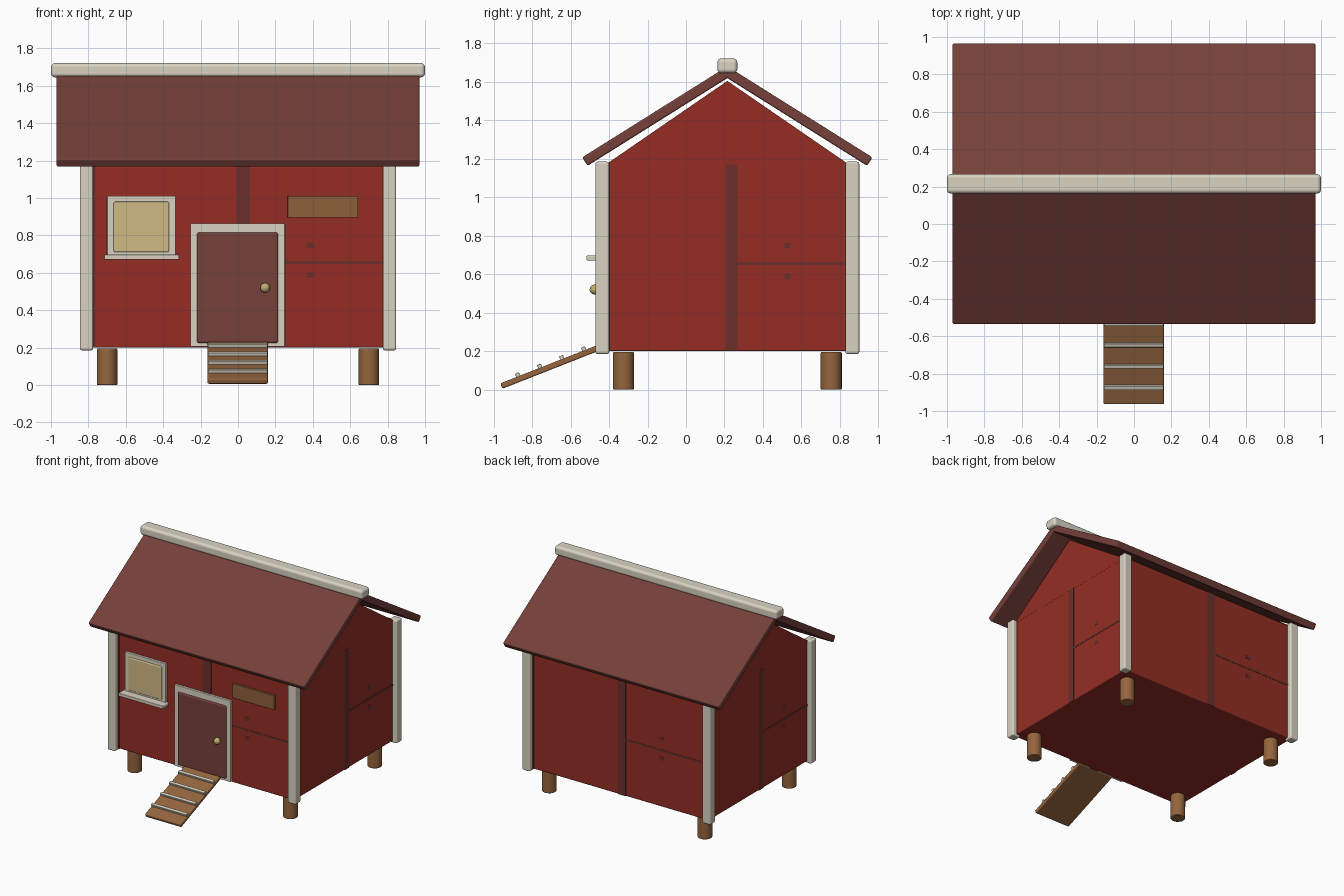
import bpy
import bmesh
import math
from mathutils import Matrix, Vector

cube = bpy.data.objects.get("Cube")
if cube:
    bpy.data.objects.remove(cube, do_unlink=True)


def material(name, r, g, b):
    m = bpy.data.materials.new(name)
    m.use_nodes = True
    m.diffuse_color = (r, g, b, 1)
    m.node_tree.nodes["Principled BSDF"].inputs["Base Color"].default_value = (r, g, b, 1)
    return m


RED = material("barn red", 0.30, 0.027, 0.018)
SEAM = material("weathered seam", 0.15, 0.03, 0.024)
ROOF = material("roof brown", 0.18, 0.051, 0.042)
CREAM = material("cream trim", 0.70, 0.65, 0.54)
WOOD = material("wood", 0.30, 0.13, 0.047)
SIGN = material("plaque wood", 0.27, 0.115, 0.042)
PANE = material("warm pane", 0.64, 0.50, 0.24)
BRASS = material("brass", 0.55, 0.42, 0.17)

MID_Y = 0.215       # ridge line
HALF_X = 0.81       # wall half width
HALF_Y = 0.65       # wall half depth
FLOOR, EAVE = 0.2, 1.17
FRONT = MID_Y - HALF_Y


def finish(name, bm, mat, bevel=0.0):
    """Turn a bmesh into a shaded object with rounded edges."""
    bmesh.ops.recalc_face_normals(bm, faces=bm.faces)
    mesh = bpy.data.meshes.new(name)
    bm.to_mesh(mesh)
    bm.free()
    mesh.materials.append(mat)
    ob = bpy.data.objects.new(name, mesh)
    bpy.context.collection.objects.link(ob)
    bpy.ops.object.select_all(action="DESELECT")
    ob.select_set(True)
    bpy.context.view_layer.objects.active = ob
    bpy.ops.object.shade_smooth_by_angle(angle=math.radians(40))
    if bevel:
        mod = ob.modifiers.new("rounded edges", "BEVEL")
        mod.width = bevel
        mod.segments = 3
        mod.harden_normals = True
    return ob


def box(name, x, y, z, mat, bevel=0.0, tilt=0.0):
    """Box from (min, max) ranges, optionally tilted about x at its centre."""
    ranges = (x, y, z)
    centre = Vector([(a + b) / 2 for a, b in ranges])
    size = [b - a for a, b in ranges]
    bm = bmesh.new()
    bmesh.ops.create_cube(bm, size=1, matrix=Matrix.Translation(centre)
                          @ Matrix.Rotation(tilt, 4, "X") @ Matrix.Diagonal((*size, 1)))
    return finish(name, bm, mat, bevel)


def around(c, size):
    return (c - size / 2, c + size / 2)


# Walls and gable prism
box("walls", (-HALF_X, HALF_X), (FRONT, MID_Y + HALF_Y), (FLOOR, EAVE), RED, 0.008)
bm = bmesh.new()
profile = [(FRONT + 0.01, EAVE - 0.005), (MID_Y + HALF_Y - 0.01, EAVE - 0.005), (MID_Y, 1.605)]
face = bm.faces.new([bm.verts.new((-HALF_X, y, z)) for y, z in profile])
side = bmesh.ops.extrude_face_region(bm, geom=[face])
bmesh.ops.translate(bm, vec=(2 * HALF_X, 0, 0),
                    verts=[v for v in side["geom"] if isinstance(v, bmesh.types.BMVert)])
finish("gable", bm, RED)

# Painted seams: the same pattern on each wall and on the underside
X, Y, Z = Vector((1, 0, 0)), Vector((0, 1, 0)), Vector((0, 0, 1))
MID_Z = (FLOOR + EAVE) / 2
half = Vector((HALF_X, HALF_Y, (EAVE - FLOOR) / 2))
middle = Vector((0, MID_Y, MID_Z))


def seams(name, right, up, line_at):
    normal = right.cross(up)
    w, h, d = (abs(a.dot(half)) for a in (right, up, normal))
    frame = Matrix((right, up, normal)).transposed().to_4x4()
    frame.translation = middle + normal * d
    marks = [(0.495, 0.54, 0, 1), (0.54, 1, line_at - 0.008, line_at + 0.008),
             (0, 0.03, 0, 1)]
    marks += [(0.728, 0.752, line_at + s - 0.015, line_at + s + 0.015) for s in (-0.07, 0.095)]
    bm = bmesh.new()
    for u0, u1, v0, v1 in marks:
        place = Matrix.Translation(((u0 + u1 - 1) * w, (v0 + v1 - 1) * h, 0))
        bmesh.ops.create_cube(bm, size=1, matrix=frame @ place @ Matrix.Diagonal(
            ((u1 - u0) * 2 * w, (v1 - v0) * 2 * h, 0.004, 1)))
    finish(name, bm, SEAM)


seams("front_seams", X, Z, 0.47)
seams("back_seams", -X, Z, 0.47)
seams("side_seams_left", Y, Z, 0.47)
seams("side_seams_right", -Y, Z, 0.47)
seams("floor_seams", -Y, X, 0.23)

# Corner posts and legs
for sx, x_name in ((-1, "right"), (1, "left")):
    for sy, y_name in ((-1, "front"), (1, "back")):
        box(f"{y_name}_{x_name}_post", around(sx * HALF_X, 0.072),
            around(MID_Y + sy * HALF_Y, 0.072), (0.185, 1.185), CREAM, 0.012)
        bm = bmesh.new()
        bmesh.ops.create_cone(bm, cap_ends=True, segments=24, radius1=0.055, radius2=0.055,
                              depth=0.195, matrix=Matrix.Translation(
                                  (sx * 0.7, MID_Y + sy * 0.54, 0.0975)))
        finish(f"{y_name}_{x_name}_leg", bm, WOOD, 0.006)

# Roof slabs and ridge cap
for s, name in ((-1, "front_roof"), (1, "back_roof")):
    box(name, (-0.97, 0.97), around(MID_Y + s * 0.37, 0.875), around(1.418, 0.052),
        ROOF, 0.01, tilt=-s * math.radians(32.1))
box("ridge_cap", (-1, 1), around(MID_Y, 0.105), (1.645, 1.722), CREAM, 0.022)

# Door
box("door_frame", (-0.255, 0.25), (FRONT - 0.018, FRONT + 0.01), (0.205, 0.865), CREAM, 0.004)
box("door", (-0.22, 0.215), (FRONT - 0.03, FRONT), (0.225, 0.815), ROOF, 0.01)
bm = bmesh.new()
bmesh.ops.create_uvsphere(bm, u_segments=20, v_segments=12, radius=0.026,
                          matrix=Matrix.Translation((0.145, FRONT - 0.04, 0.52)))
finish("door_knob", bm, BRASS)

# Window and plaque
box("window_frame", (-0.7, -0.333), (FRONT - 0.018, FRONT + 0.01), (0.68, 1.012), CREAM, 0.004)
box("window_pane", (-0.665, -0.368), (FRONT - 0.027, FRONT), (0.71, 0.98), PANE, 0.008)
box("window_sill", (-0.715, -0.315), (FRONT - 0.082, FRONT), (0.67, 0.697), CREAM, 0.006)
box("plaque", (0.265, 0.642), (FRONT - 0.018, FRONT), (0.895, 1.012), SIGN, 0.003)

# Ramp with treads
SLOPE = math.radians(21.5)
box("ramp", (-0.163, 0.16), around(-0.702, 0.555), around(0.12, 0.03), WOOD, 0.008, SLOPE)
for i in range(4):
    y = -0.875 + i * 0.1145
    z = 0.12 + (y + 0.702) * math.tan(SLOPE) + 0.024
    box(f"ramp_tread_{i + 1}", (-0.161, 0.158), around(y, 0.022), around(z, 0.022),
        CREAM, 0.003, SLOPE)
